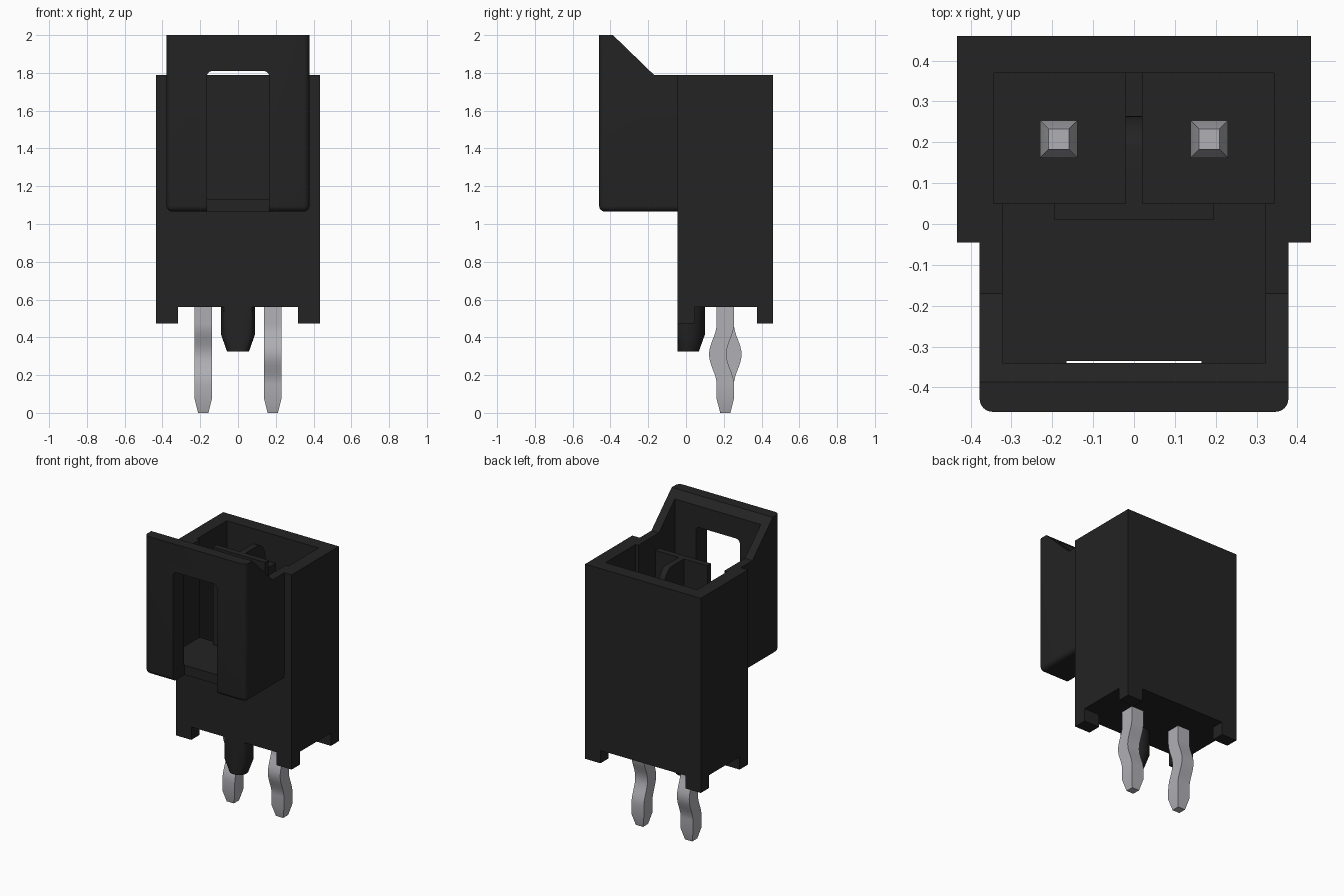
import bpy, bmesh, math

if "Cube" in bpy.data.objects:
    bpy.data.objects.remove(bpy.data.objects["Cube"], do_unlink=True)


def material(name, color):
    m = bpy.data.materials.new(name)
    m.use_nodes = True
    m.diffuse_color = color
    m.node_tree.nodes["Principled BSDF"].inputs["Base Color"].default_value = color
    return m


black = material("black plastic", (0.017, 0.017, 0.017, 1))
metal = material("tinned metal", (0.43, 0.43, 0.46, 1))


def finish(bm, name, mat):
    bmesh.ops.recalc_face_normals(bm, faces=bm.faces)
    mesh = bpy.data.meshes.new(name)
    bm.to_mesh(mesh)
    bm.free()
    ob = bpy.data.objects.new(name, mesh)
    bpy.context.collection.objects.link(ob)
    mesh.materials.append(mat)
    return ob


def loft(name, rings, mat):
    """Skin a stack of equal-length point rings and cap both ends."""
    bm = bmesh.new()
    loops = [[bm.verts.new(p) for p in ring] for ring in rings]
    n = len(loops[0])
    for a, b in zip(loops, loops[1:]):
        for i in range(n):
            j = (i + 1) % n
            bm.faces.new((a[i], a[j], b[j], b[i]))
    bm.faces.new(loops[0])
    bm.faces.new(loops[-1])
    return finish(bm, name, mat)


def box(name, x0, x1, y0, y1, z0, z1, mat=black):
    base = [(x0, y0), (x1, y0), (x1, y1), (x0, y1)]
    return loft(name, [[(x, y, z) for x, y in base] for z in (z0, z1)], mat)


def side_profile(name, points, half):
    """Extrude a (y, z) outline across x."""
    return loft(name, [[(x, y, z) for y, z in points] for x in (-half, half)], black)


def bevel_edges(ob, rule, radius):
    bm = bmesh.new()
    bm.from_mesh(ob.data)
    edges = [e for e in bm.edges if rule(*(v.co for v in e.verts))]
    bmesh.ops.bevel(bm, geom=edges, offset=radius, segments=6, profile=0.5, affect='EDGES')
    bm.to_mesh(ob.data)
    bm.free()


def boolean(ob, tool, operation='DIFFERENCE'):
    mod = ob.modifiers.new("cut", 'BOOLEAN')
    mod.object, mod.operation, mod.solver = tool, operation, 'EXACT'
    bpy.context.view_layer.objects.active = ob
    bpy.ops.object.modifier_apply(modifier=mod.name)
    bpy.data.objects.remove(tool, do_unlink=True)


def smooth(ob, angle=30):
    bpy.ops.object.select_all(action='DESELECT')
    ob.select_set(True)
    bpy.context.view_layer.objects.active = ob
    bpy.ops.object.shade_smooth_by_angle(angle=math.radians(angle))


TOP, BOTTOM = 1.79, 0.56
FRONT, BACK = -0.045, 0.46

# Latch shroud: rounded front and bottom edges, sloping shoulder
shroud = box("latch_shroud", -0.378, 0.378, -0.46, 0.0, 1.065, 2.0)
bevel_edges(shroud, lambda a, b: (a.y < -0.4 and b.y < -0.4 and min(a.z, b.z) < 1.9)
            or (a.z < 1.1 and b.z < 1.1 and abs(a.x - b.x) < 0.01), 0.032)
boolean(shroud, side_profile("slope_cutter", [(-0.49, 2.1), (-0.17, TOP), (0.3, TOP),
                                              (0.3, 2.3), (-0.49, 2.3)], 0.6))

# Housing: main block joined to the shroud, then hollowed
housing = box("housing", -0.433, 0.433, FRONT, BACK, BOTTOM, TOP)
boolean(housing, shroud, 'UNION')
boolean(housing, box("pin_chamber", -0.343, 0.343, 0.05, 0.37, 0.75, 2.3))
boolean(housing, box("latch_chamber", -0.322, 0.322, -0.34, 0.06, 1.13, 2.3))

# Latch window with rounded top corners
window = box("latch_window", -0.165, 0.165, -0.6, -0.335, 0.9, 1.81)
bevel_edges(window, lambda a, b: a.z > 1.8 and b.z > 1.8 and abs(a.x - b.x) < 0.01, 0.03)
boolean(housing, window)
smooth(housing)

# Inner plate and divider with a curved shoulder
box("inner_plate", -0.195, 0.195, 0.01, 0.05, 1.13, TOP)
arc = [(0.18 + 0.085 * math.sin(t * math.pi / 16), TOP - 0.12 * (1 - math.cos(t * math.pi / 16)))
       for t in range(9)]
divider = side_profile("divider", [(0.05, 0.75), (0.05, TOP)] + arc
                       + [(0.265, 1.6), (0.37, 1.6), (0.37, 0.75)], 0.021)
smooth(divider)

# Corner standoff feet
for side, s in (("right", -1), ("left", 1)):
    x0, x1 = sorted((s * 0.318, s * 0.433))
    box(side + "_front_foot", x0, x1, FRONT, 0.045, 0.473, BOTTOM)
    box(side + "_back_foot", x0, x1, 0.375, BACK, 0.473, BOTTOM)


# Locating peg: round, flattened flush with the front
def peg_ring(r, z):
    turns = [i * math.tau / 32 for i in range(32)]
    return [(r * math.cos(t), max(0.01 + r * math.sin(t), FRONT), z) for t in turns]


peg = loft("locating_peg", [peg_ring(0.058, 0.325), peg_ring(0.09, 0.415),
                            peg_ring(0.09, BOTTOM)], black)
smooth(peg)


# Contact pins: square wire, tapered ends, opposite bows in the tails
def pin_ring(x, y, r, z):
    return [(x + a * r, y + b * r, z) for a, b in ((-1, -1), (1, -1), (1, 1), (-1, 1))]


for side, s in (("right", -1), ("left", 1)):
    x, y = s * 0.184, 0.208
    rings = [pin_ring(x, y, 0.027, 0.0), pin_ring(x, y, 0.046, 0.075)]
    for i in range(17):
        bow = 0.02 * (1 - math.cos(i * math.tau / 16))
        rings.append(pin_ring(x, y - s * bow, 0.046, 0.15 + 0.02 * i))
    rings += [pin_ring(x, y, 0.046, 1.42), pin_ring(x, y, 0.025, 1.5)]
    smooth(loft(side + "_pin", rings, metal), 20)
